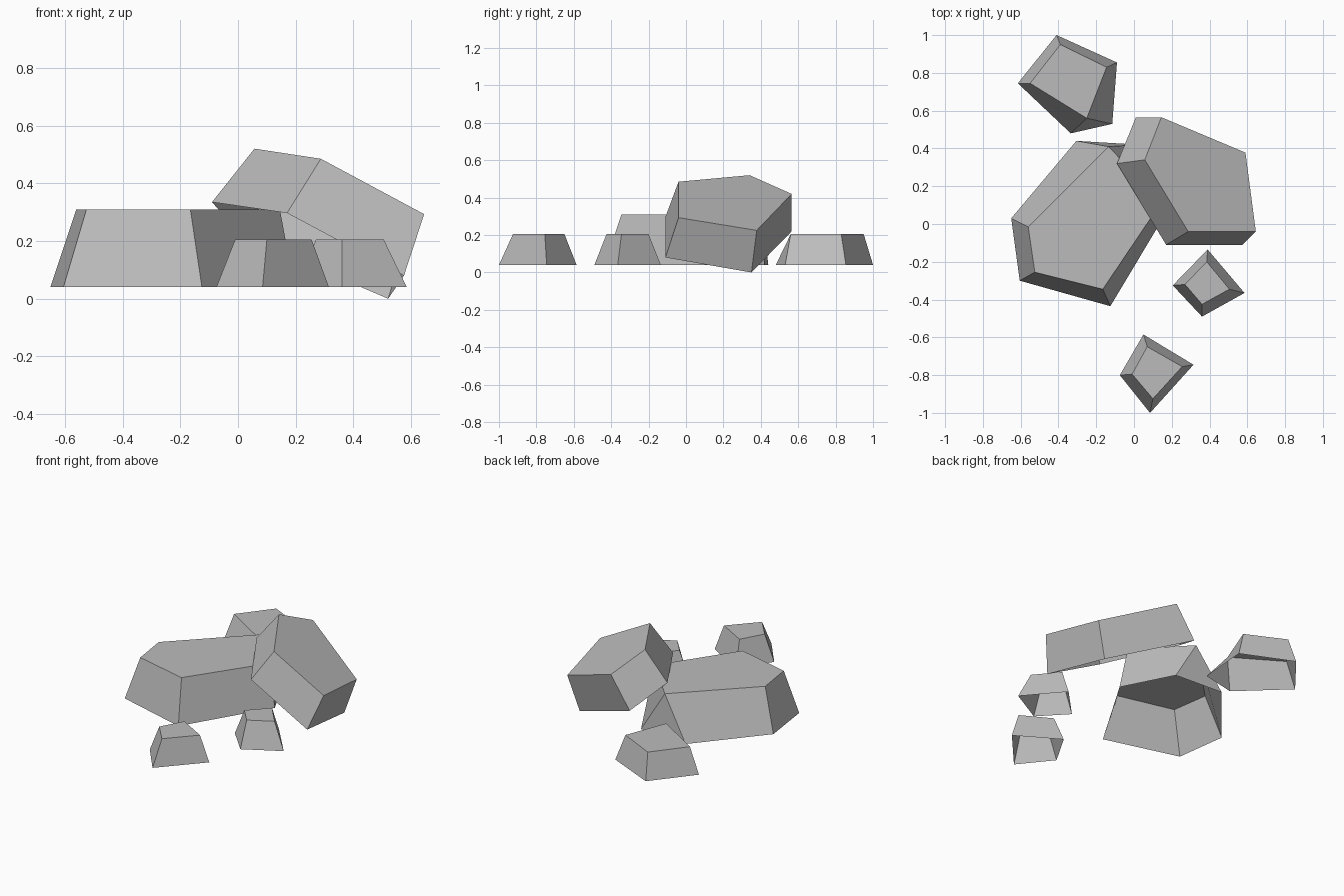
import bpy
import bmesh

# Remove the default cube only
default_cube = bpy.data.objects.get("Cube")
if default_cube:
    bpy.data.objects.remove(default_cube, do_unlink=True)


def make_material(name, colour):
    """Create a flat material with the same viewport and render colour."""
    material = bpy.data.materials.new(name)
    material.use_nodes = True
    material.diffuse_color = colour
    shader = material.node_tree.nodes["Principled BSDF"]
    shader.inputs["Base Color"].default_value = colour
    shader.inputs["Roughness"].default_value = 0.9
    return material


stone_grey = make_material("stone grey", (0.5, 0.5, 0.5, 1))


def make_rock(name, base_ring, crown_ring):
    """Bridge two clockwise rings into a faceted shell, capped on top, open below.

    A repeated crown corner turns the side next to it into a triangle."""
    bm = bmesh.new()
    corners = {}

    def corner(point):
        if point not in corners:
            corners[point] = bm.verts.new(point)
        return corners[point]

    base = [corner(point) for point in base_ring]
    crown = [corner(point) for point in crown_ring]
    count = len(base)
    for i in range(count):
        j = (i + 1) % count
        side = dict.fromkeys((base[i], crown[i], crown[j], base[j]))
        bm.faces.new(list(side))
    cap = list(dict.fromkeys(crown))
    bm.faces.new(cap[::-1])

    mesh = bpy.data.meshes.new(name)
    bm.to_mesh(mesh)
    bm.free()
    mesh.materials.append(stone_grey)
    rock = bpy.data.objects.new(name, mesh)
    bpy.context.collection.objects.link(rock)
    return rock


def at_height(outline, height):
    """Lift a plan outline to a level ring."""
    return [(x, y, height) for x, y in outline]


def make_level_rock(name, base_outline, crown_outline, bottom=0.04, top=0.205):
    """Make a rock whose foot and crown are both level."""
    return make_rock(name, at_height(base_outline, bottom), at_height(crown_outline, top))


# Large flat-topped rock: six-sided foot, five-sided crown
make_level_rock(
    "large_rock",
    [(-.65, .03), (-.305, .44), (.03, .42), (.195, .1), (-.125, -.435), (-.605, -.3)],
    [(-.56, -.015), (-.135, .41), (-.135, .41), (.145, .115), (-.165, -.345), (-.525, -.255)],
    top=0.31,
)

# Slab leaning on the large rock
make_rock(
    "leaning_slab",
    [(-.09, .32, .335), (.01, .565, .22), (.52, .35, 0), (.575, -.11, .08), (.17, -.11, .297)],
    [(.057, .34, .52), (.145, .565, .42), (.59, .378, .225), (.645, -.04, .293), (.287, -.04, .485)],
)

# Medium rock at the back: five-sided foot, four-sided crown
make_level_rock(
    "back_rock",
    [(-.615, .745), (-.41, 1), (-.09, .855), (-.115, .53), (-.335, .48)],
    [(-.55, .745), (-.39, .95), (-.145, .83), (-.25, .56), (-.25, .56)],
)

# Two small four-sided rocks at the front
make_level_rock(
    "small_rock_near",
    [(.205, -.325), (.39, -.135), (.585, -.365), (.36, -.49)],
    [(.27, -.32), (.385, -.2), (.505, -.345), (.36, -.425)],
)
make_level_rock(
    "small_rock_far",
    [(-.075, -.8), (.05, -.585), (.315, -.745), (.085, -1)],
    [(-.01, -.795), (.07, -.65), (.255, -.755), (.1, -.925)],
)
